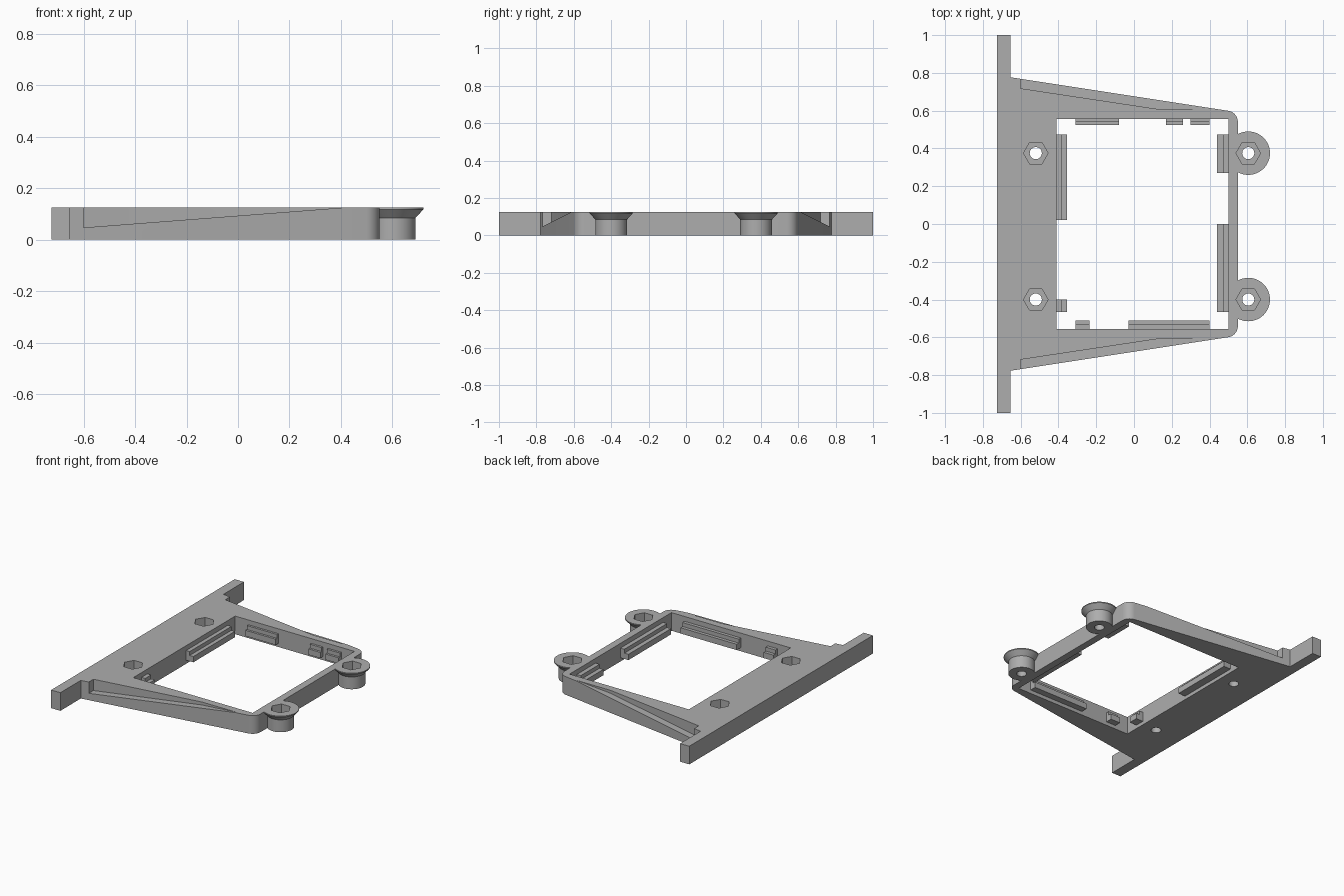
import bpy, bmesh, math
from mathutils import Vector

if "Cube" in bpy.data.objects:
    bpy.data.objects.remove(bpy.data.objects["Cube"], do_unlink=True)

H = 0.125
SCREWS_Y = (0.375, -0.4)
BOSS_X, PLATE_X = 0.605, -0.52

grey = bpy.data.materials.new("plain grey")
grey.use_nodes = True
grey.diffuse_color = (0.42, 0.42, 0.42, 1)
grey.node_tree.nodes["Principled BSDF"].inputs["Base Color"].default_value = grey.diffuse_color


def make(name, bm):
    bmesh.ops.recalc_face_normals(bm, faces=bm.faces)
    mesh = bpy.data.meshes.new(name)
    bm.to_mesh(mesh)
    bm.free()
    mesh.materials.append(grey)
    ob = bpy.data.objects.new(name, mesh)
    bpy.context.collection.objects.link(ob)
    return ob


def prism(name, outline, z0, z1):
    """Extrude a plan outline; z0 may be a function of x."""
    bm = bmesh.new()
    low = z0 if callable(z0) else (lambda x: z0)
    face = bm.faces.new([bm.verts.new((x, y, low(x))) for x, y in outline])
    top = bmesh.ops.extrude_face_region(bm, geom=[face])["geom"]
    for v in top:
        if isinstance(v, bmesh.types.BMVert):
            v.co.z = z1
    return make(name, bm)


def box(name, x0, x1, y0, y1, z0, z1):
    return prism(name, [(x0, y0), (x1, y0), (x1, y1), (x0, y1)], z0, z1)


def lathe(name, x, y, profile, n=48):
    """Solid of stacked n-sided rings, given as (radius, z)."""
    bm = bmesh.new()
    rings = []
    for r, z in profile:
        rings.append([bm.verts.new((x + r * math.cos(i * math.tau / n),
                                    y + r * math.sin(i * math.tau / n), z)) for i in range(n)])
    for a, b in zip(rings, rings[1:]):
        for i in range(n):
            j = (i + 1) % n
            bm.faces.new((a[i], a[j], b[j], b[i]))
    bm.faces.new(rings[0][::-1])
    bm.faces.new(rings[-1])
    return make(name, bm)


def combine(ob, tool, operation="DIFFERENCE"):
    mod = ob.modifiers.new("join", "BOOLEAN")
    mod.operation, mod.solver, mod.object = operation, "EXACT", tool
    bpy.context.view_layer.update()
    evaluated = ob.evaluated_get(bpy.context.evaluated_depsgraph_get())
    result = bpy.data.meshes.new_from_object(evaluated)
    ob.modifiers.clear()
    ob.data = result
    bpy.data.objects.remove(tool, do_unlink=True)


# Frame outline: mounting bar, tapered arms and rounded far corners
half = [(-0.725, 1), (-0.655, 1), (-0.655, 0.777)]
for i in range(9):
    a = math.radians(82 * (1 - i / 8))
    half.append((0.49 + 0.06 * math.cos(a), 0.54 + 0.06 * math.sin(a)))
frame = prism("frame", half + [(x, -y) for x, y in reversed(half)], 0, H)

# Flared screw bosses on the far wall
for y in SCREWS_Y:
    combine(frame, lathe("boss", BOSS_X, y,
                         [(0.085, 0), (0.085, 0.085), (0.115, 0.118), (0.115, H)]), "UNION")

# Central window
combine(frame, box("window", -0.41, 0.5, -0.555, 0.555, -0.1, 0.3))

# Sloped recesses along the outside of both arms
recess = [(-0.6, 0.718), (0.15, 0.605), (0.45, 0.605), (0.45, 0.9), (-0.6, 0.9)]
for s in (1, -1):
    combine(frame, prism("recess", [(x, y * s) for x, y in recess],
                         lambda x: 0.047 + (x + 0.6) * 0.077, 0.3))

# Screw holes with hexagonal nut pockets
for x in (BOSS_X, PLATE_X):
    for y in SCREWS_Y:
        combine(frame, lathe("hole", x, y, [(0.032, -0.1), (0.032, 0.3)], 32))
        combine(frame, lathe("pocket", x, y, [(0.065, 0.06), (0.065, 0.3)], 6))

# Stepped retaining clips: wall, span along the wall, depth into the window
clips = [
    ("back", -0.31, -0.08, 0.03), ("back", 0.17, 0.26, 0.03), ("back", 0.3, 0.4, 0.03),
    ("front", -0.31, -0.235, 0.045), ("front", -0.03, 0.4, 0.045),
    ("right", 0.02, 0.475, 0.055), ("right", -0.465, -0.4, 0.055),
    ("left", 0.27, 0.475, 0.06), ("left", -0.465, 0, 0.06),
]
walls = {"back": (0.555, -1), "front": (-0.555, 1), "right": (-0.41, 1), "left": (0.5, -1)}
parts = [frame]
for number, (side, a, b, depth) in enumerate(clips):
    wall, inward = walls[side]
    profile = [(-0.01, 0.025), (depth, 0.025), (depth, 0.065),
               (depth * 0.5, 0.065), (depth * 0.5, 0.092), (-0.01, 0.092)]
    bm = bmesh.new()
    ends = []
    for t in (a, b):
        ring = []
        for d, z in profile:
            p = wall + inward * d
            ring.append(bm.verts.new(Vector((t, p, z) if side in ("back", "front") else (p, t, z))))
        ends.append(ring)
        bm.faces.new(ring)
    for i in range(len(profile)):
        j = (i + 1) % len(profile)
        bm.faces.new((ends[0][i], ends[0][j], ends[1][j], ends[1][i]))
    parts.append(make(f"{side}_clip_{number}", bm))

# Smooth the round surfaces, keeping edges sharp
for ob in parts:
    ob.data.shade_smooth()
    ob.data.set_sharp_from_angle(angle=math.radians(25))
